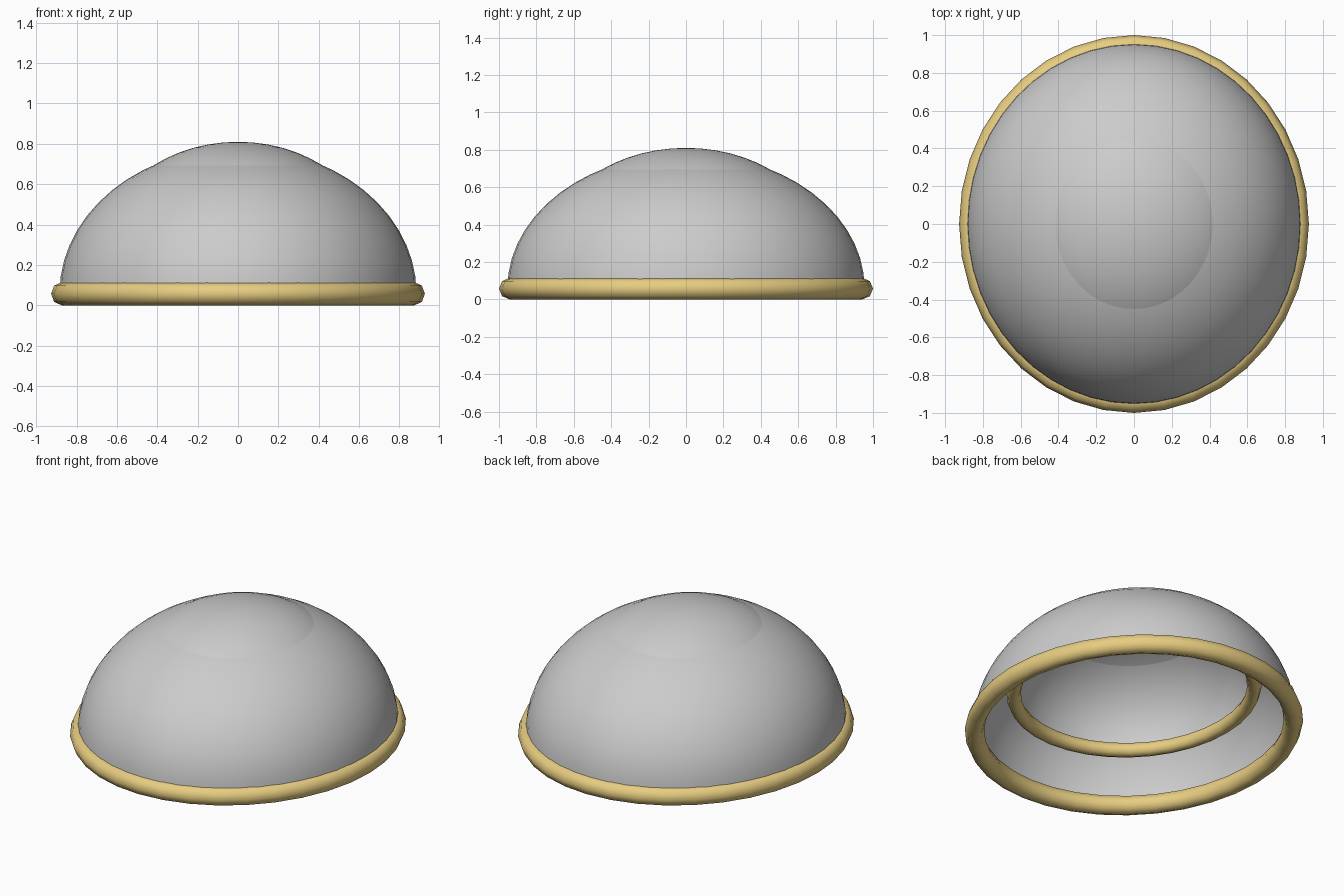
import bpy, bmesh, math

if "Cube" in bpy.data.objects:
    bpy.data.objects.remove(bpy.data.objects["Cube"])

brass = bpy.data.materials.new("brass")
brass.diffuse_color = (0.80, 0.61, 0.22, 1)
brass.use_nodes = True
brass.node_tree.nodes["Principled BSDF"].inputs["Base Color"].default_value = brass.diffuse_color
ASPECT = 0.926  # width / depth of every part


def dome(name, radius, height, base_z, skirt=0.0, segments=48, rings=14):
    """Open half ellipsoid: spun quarter profile, squeezed in x."""
    bm = bmesh.new()
    angles = [math.pi / 2 * i / rings for i in range(rings + 1)]
    verts = [bm.verts.new((0, radius * math.cos(a), base_z + height * math.sin(a))) for a in angles]
    if skirt:
        verts.insert(0, bm.verts.new((0, radius, base_z - skirt)))
    edges = [bm.edges.new(p) for p in zip(verts, verts[1:])]
    bmesh.ops.spin(bm, geom=verts + edges, cent=(0, 0, 0), axis=(0, 0, 1),
                   angle=2 * math.pi, steps=segments)
    bmesh.ops.remove_doubles(bm, verts=bm.verts, dist=1e-4)
    bmesh.ops.scale(bm, vec=(ASPECT, 1, 1), verts=bm.verts)
    bmesh.ops.recalc_face_normals(bm, faces=bm.faces)
    for f in bm.faces:
        f.smooth = True
    mesh = bpy.data.meshes.new(name)
    bm.to_mesh(mesh)
    bm.free()
    bpy.context.collection.objects.link(bpy.data.objects.new(name, mesh))


def ring(name, radius, tube, z):
    """Rounded elliptical rim."""
    bpy.ops.mesh.primitive_torus_add(major_radius=radius, minor_radius=tube,
                                     major_segments=36, minor_segments=8, location=(0, 0, z))
    ob = bpy.context.object
    ob.name = name
    ob.scale.x = ASPECT
    ob.data.materials.append(brass)
    bpy.ops.object.shade_smooth()


# Outer shell and its rim
dome("outer_dome", 0.955, 0.72, 0.06)
ring("outer_rim", 0.9425, 0.0575, 0.0575)

# Smaller liner whose crown breaks through the outer shell
dome("inner_dome", 0.715, 0.52, 0.29, skirt=0.04)
ring("inner_rim", 0.712, 0.043, 0.29)
